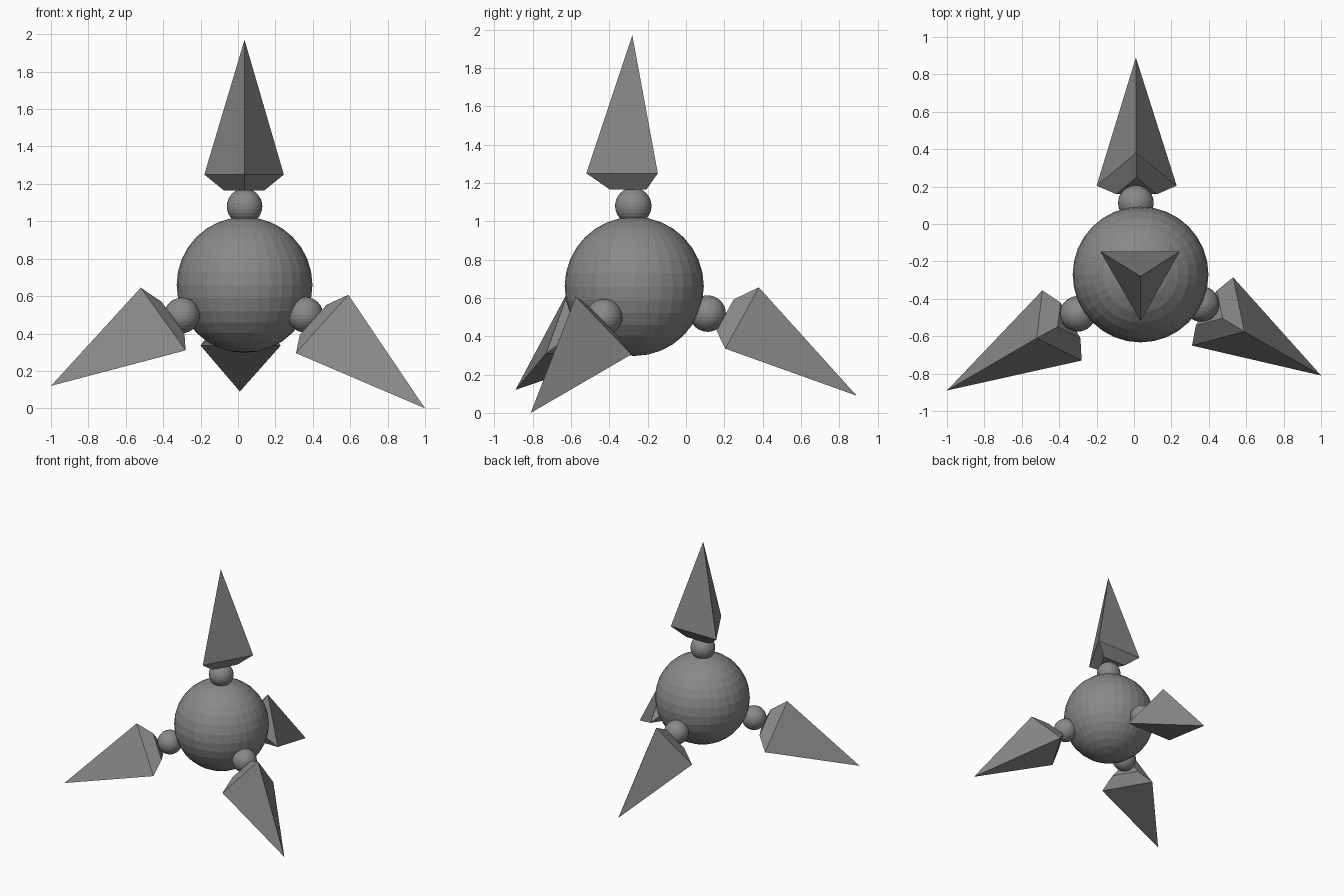
import bpy, bmesh
from mathutils import Vector

if "Cube" in bpy.data.objects:
    bpy.data.objects.remove(bpy.data.objects["Cube"])

grey = bpy.data.materials.new("mid grey")
grey.diffuse_color = (0.25, 0.25, 0.25, 1)
grey.use_nodes = True
grey.node_tree.nodes["Principled BSDF"].inputs["Base Color"].default_value = grey.diffuse_color


def finish(bm, name):
    bmesh.ops.recalc_face_normals(bm, faces=bm.faces)
    mesh = bpy.data.meshes.new(name)
    bm.to_mesh(mesh)
    bm.free()
    mesh.materials.append(grey)
    bpy.context.collection.objects.link(bpy.data.objects.new(name, mesh))


def ball(name, centre, radius):
    bm = bmesh.new()
    bmesh.ops.create_uvsphere(bm, u_segments=32, v_segments=16, radius=radius)
    bmesh.ops.translate(bm, verts=bm.verts, vec=centre)
    finish(bm, name)


def spike(name, tip, corners):
    """Three-sided spike: long point, widest triangle, short tapered root."""
    tip = Vector(tip)
    wide = [Vector(c) for c in corners]
    mid = sum(wide, Vector()) / 3
    root_mid = mid - (tip - mid).normalized() * 0.085
    bm = bmesh.new()
    apex = bm.verts.new(tip)
    w = [bm.verts.new(c) for c in wide]
    r = [bm.verts.new(root_mid + (c - mid) * 0.51) for c in wide]
    for i in range(3):
        j = (i + 1) % 3
        bm.faces.new((w[i], w[j], apex))
        bm.faces.new((r[i], r[j], w[j], w[i]))
    bm.faces.new(r)
    finish(bm, name)


# Central body
ball("body_ball", (0.035, -0.27, 0.66), 0.363)

# Four joints with their spikes: joint centre, tip, widest triangle
limbs = {
    "top": ((0.035, -0.275, 1.08), (0.035, -0.28, 1.97),
            [(-0.18, -0.147, 1.25), (0.245, -0.147, 1.25), (0.035, -0.52, 1.25)]),
    "back": ((0.01, 0.113, 0.518), (0.01, 0.89, 0.09),
             [(-0.20, 0.205, 0.335), (0.228, 0.205, 0.335), (0.012, 0.38, 0.655)]),
    "left": ((-0.30, -0.48, 0.497), (-1.0, -0.89, 0.12),
             [(-0.52, -0.61, 0.645), (-0.28, -0.73, 0.31), (-0.49, -0.355, 0.303)]),
    "right": ((0.36, -0.428, 0.5), (1.0, -0.81, 0.0),
              [(0.59, -0.575, 0.607), (0.31, -0.65, 0.295), (0.53, -0.285, 0.305)]),
}
for side, (joint, tip, corners) in limbs.items():
    ball(side + "_joint", joint, 0.095)
    spike(side + "_spike", tip, corners)
